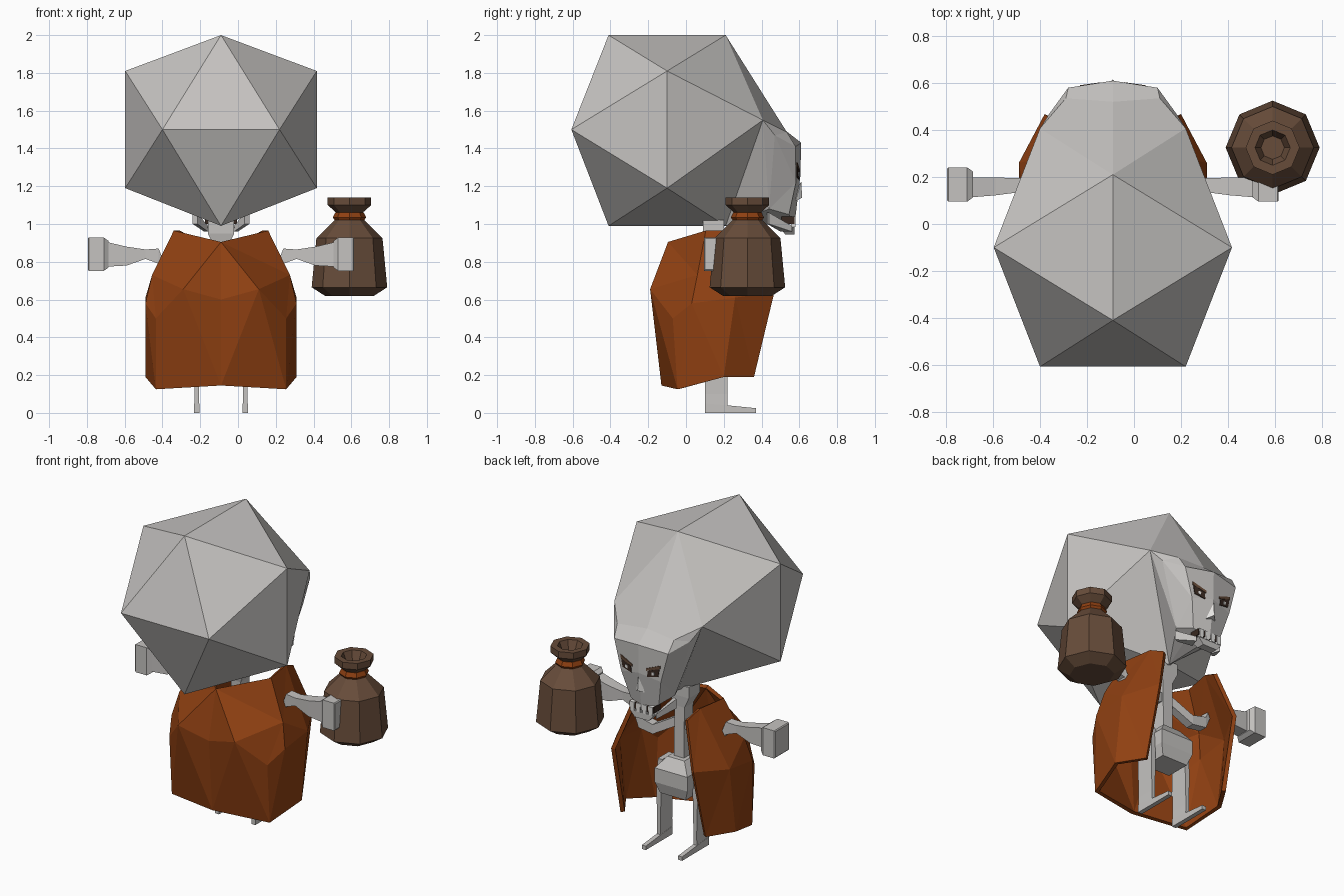
import bpy, bmesh, math
from mathutils import Vector

if "Cube" in bpy.data.objects:
    bpy.data.objects.remove(bpy.data.objects["Cube"])

CX = -0.09  # symmetry plane of the figure


def material(name, rgb):
    m = bpy.data.materials.new(name)
    m.diffuse_color = (*rgb, 1)
    m.use_nodes = True
    m.node_tree.nodes["Principled BSDF"].inputs["Base Color"].default_value = m.diffuse_color
    return m


BONE = material("bone grey", (0.56, 0.545, 0.53))
PALE = material("pale bone", (0.78, 0.77, 0.75))
CLOAK = material("rust cloth", (0.28, 0.052, 0.006))
SACK = material("sack brown", (0.135, 0.072, 0.042))
DARK = material("dark hollow", (0.04, 0.022, 0.015))


def build(name, verts, faces, mat, mirror=False, x=CX, thick=0):
    """Mesh from a few points, optionally mirrored across the figure's middle."""
    bm = bmesh.new()
    for s in ((1, -1) if mirror else (1,)):
        vs = [bm.verts.new((v[0] * s, v[1], v[2])) for v in verts]
        for f in faces:
            bm.faces.new([vs[i] for i in (f if s == 1 else f[::-1])])
    bmesh.ops.remove_doubles(bm, verts=bm.verts, dist=1e-4)
    bmesh.ops.recalc_face_normals(bm, faces=bm.faces)
    me = bpy.data.meshes.new(name)
    bm.to_mesh(me)
    bm.free()
    me.materials.append(mat)
    ob = bpy.data.objects.new(name, me)
    ob.location.x = x
    bpy.context.collection.objects.link(ob)
    if thick:
        mod = ob.modifiers.new("thickness", "SOLIDIFY")
        mod.thickness, mod.offset = thick, -1
    return ob


def loft(name, rings, mat, mirror=False, x=CX):
    """Closed skin through a list of equal-length rings."""
    n = len(rings[0])
    verts = [p for r in rings for p in r]
    faces = [(k * n + i, k * n + (i + 1) % n, (k + 1) * n + (i + 1) % n, (k + 1) * n + i)
             for k in range(len(rings) - 1) for i in range(n)]
    faces += [tuple(range(n))[::-1], tuple(range(len(verts) - n, len(verts)))]
    return build(name, verts, faces, mat, mirror, x)


def rect_z(x, y, z, hx, hy):
    return [(x - hx, y - hy, z), (x + hx, y - hy, z), (x + hx, y + hy, z), (x - hx, y + hy, z)]


def rect_x(x, y, z, hy, hz):
    return [(x, y - hy, z - hz), (x, y + hy, z - hz), (x, y + hy, z + hz), (x, y - hy, z + hz)]


# Head: faceted skull with brow and face on the +y side
P = dict(A=(0, -.41, 2), B=(0, .21, 2), C=(0, -.41, .99), D=(0, .21, .99),
         E=(.507, -.1, 1.81), F=(.507, -.1, 1.19), G=(.31, -.607, 1.5), g=(0, -.607, 1.5),
         H=(.31, .407, 1.55), P=(0, .52, 1.5), U=(.2, .535, 1.485), Q=(.27, .47, 1.47),
         R=(.19, .58, 1.41), S=(0, .61, 1.43), M=(0, .605, 1.25), W=(.14, .582, 1.22),
         J=(.14, .44, 1.08), L=(.1, .545, 1.05), N=(0, .575, 1.0))
keys = list(P)
skull = ["ABE", "AEG", "EFG", "EHF", "BHE", "CGF", "CFD", "DFH", "AGg", "CgG",
         "BPUH", "HUQ", "PSRU", "QUR", "HJD", "HQJ", "QWJ", "QRW", "JWL",
         "SMWR", "MNLW", "DJL", "DLN"]
build("head", list(P.values()), [[keys.index(c) for c in f] for f in skull], BONE, True)


def face_y(dx, z):
    return .61 - (1.43 - z) * .0278 - .155 * abs(dx)


def plate(name, pts, mat, lift, mirror=False):
    loft(name, [[(a, face_y(a, z) + o, z) for a, z in pts] for o in (-.004, lift)], mat, mirror)


# Eyes: dark slanted hollows with a small pale glint
plate("eye_socket", [(.055, 1.235), (.125, 1.25), (.135, 1.305), (.06, 1.275)], DARK, .004, True)
plate("eye_rim", [(.05, 1.275), (.14, 1.305), (.14, 1.325), (.05, 1.29)], SACK, .005, True)
plate("pupil", [(.085, 1.252), (.102, 1.255), (.102, 1.274), (.085, 1.271)], PALE, .006, True)

# Nose: pale wedge
build("nose", [(0, .61, 1.225), (.035, .58, 1.12), (0, .615, 1.14), (-.035, .58, 1.12), (0, .56, 1.14)],
      [(0, 1, 2), (0, 2, 3), (0, 3, 4), (0, 4, 1), (1, 4, 3, 2)], PALE)

# Mouth, teeth and lower jaw
loft("mouth", [rect_z(0, .54, 1.0, .085, .034), rect_z(0, .54, 1.04, .085, .034)], DARK)
for i in range(4):
    tx = (i - 1.5) * .043
    loft("tooth", [rect_z(tx, .568, .985, .013, .012), rect_z(tx, .568, 1.04, .016, .012)], PALE)
loft("jaw", [rect_z(0, .55, .945, .05, .025), rect_z(0, .535, .985, .085, .04)], BONE)
loft("jaw_side", [[(.07, .5, .96), (.09, .56, .96), (.09, .56, .99), (.07, .5, .99)],
                  [(.125, .43, 1.0), (.15, .44, 1.0), (.15, .44, 1.06), (.125, .43, 1.06)]], BONE, True)

# Spine with neck, and pelvis
loft("spine", [rect_z(0, .16, .5, .035, .04), rect_z(0, .15, .88, .035, .045),
               rect_z(0, .145, .95, .07, .055), rect_z(0, .145, 1.02, .07, .055)], BONE)
loft("pelvis", [rect_z(0, .18, .33, .09, .08), rect_z(0, .18, .40, .115, .1),
                rect_z(0, .18, .49, .115, .1), rect_z(0, .17, .56, .06, .06)], BONE)

# Legs: flat blades with long thin feet
loft("leg", [rect_z(.128, .16, 0, .014, .06), rect_z(.128, .16, .1, .011, .06),
             rect_z(.128, .16, .3, .016, .06), rect_z(.122, .16, .52, .016, .055)], BONE, True)
loft("foot", [rect_x(.114, .235, .0, 0, 0)[:1] + [(.114, .10, 0), (.114, .10, .05), (.114, .22, .04),
              (.114, .37, .025), (.114, .37, 0)],
              [(.142, .235, 0), (.142, .10, 0), (.142, .10, .05), (.142, .22, .04),
               (.142, .37, .025), (.142, .37, 0)]], BONE, True)

# Arms: sagging inner part, then tapering out to a block hand
loft("arm", [rect_x(a, y, z, hy, hz) for a, y, z, hy, hz in
             ((.02, .16, .78, .025, .03), (.18, .18, .69, .028, .03), (.28, .18, .71, .028, .035),
              (.33, .17, .83, .03, .04), (.40, .165, .84, .03, .025), (.50, .16, .83, .038, .05),
              (.61, .155, .84, .042, .066))], BONE, True)
loft("hand", [rect_x(a, .168, .84, hy, hz) for a, hy, hz in
              ((.595, .055, .07), (.62, .073, .088), (.70, .073, .088), (.705, .068, .082))], BONE, True)

# Cloak: faceted shell, open at the +y side
V = [(0, -.095, .905), (.25, .105, .965), (.22, .30, .965), (.2, .40, .92),      # neckline
     (.2, -.19, .655), (.365, .06, .73), (.4, .26, .61), (.29, .468, .64),       # middle
     (.345, -.07, .5), (0, -.13, .145), (.345, -.045, .125), (.4, .2, .19), (.3, .36, .19),
     (0, -.165, .6), (.4, .03, .58)]
build("cloak", V, [(0, 4, 13), (13, 4, 9), (0, 1, 5), (0, 5, 4), (4, 10, 9), (4, 8, 10), (4, 5, 8),
                   (5, 14, 8), (5, 6, 14), (8, 14, 10), (14, 11, 10), (14, 6, 11), (1, 2, 5),
                   (2, 6, 5), (2, 3, 7), (2, 7, 6), (6, 7, 12), (6, 12, 11)], CLOAK, True, thick=.025)


# Sack: eight-sided lathe with a tie band and an open, flared mouth
def lathe(name, profile, mat):
    rings = [[(r * math.cos(i * math.pi / 4), .325 + r * math.sin(i * math.pi / 4), z)
              for i in range(8)] for r, z in profile]
    loft(name, rings, mat, x=.59)


lathe("sack", [(.13, .62), (.2, .665), (.175, .925), (.075, 1.025), (.07, 1.06), (.115, 1.10),
               (.115, 1.14), (.075, 1.14), (.05, 1.08)], SACK)
lathe("sack_tie", [(.078, 1.02), (.088, 1.035), (.075, 1.062)], CLOAK)
